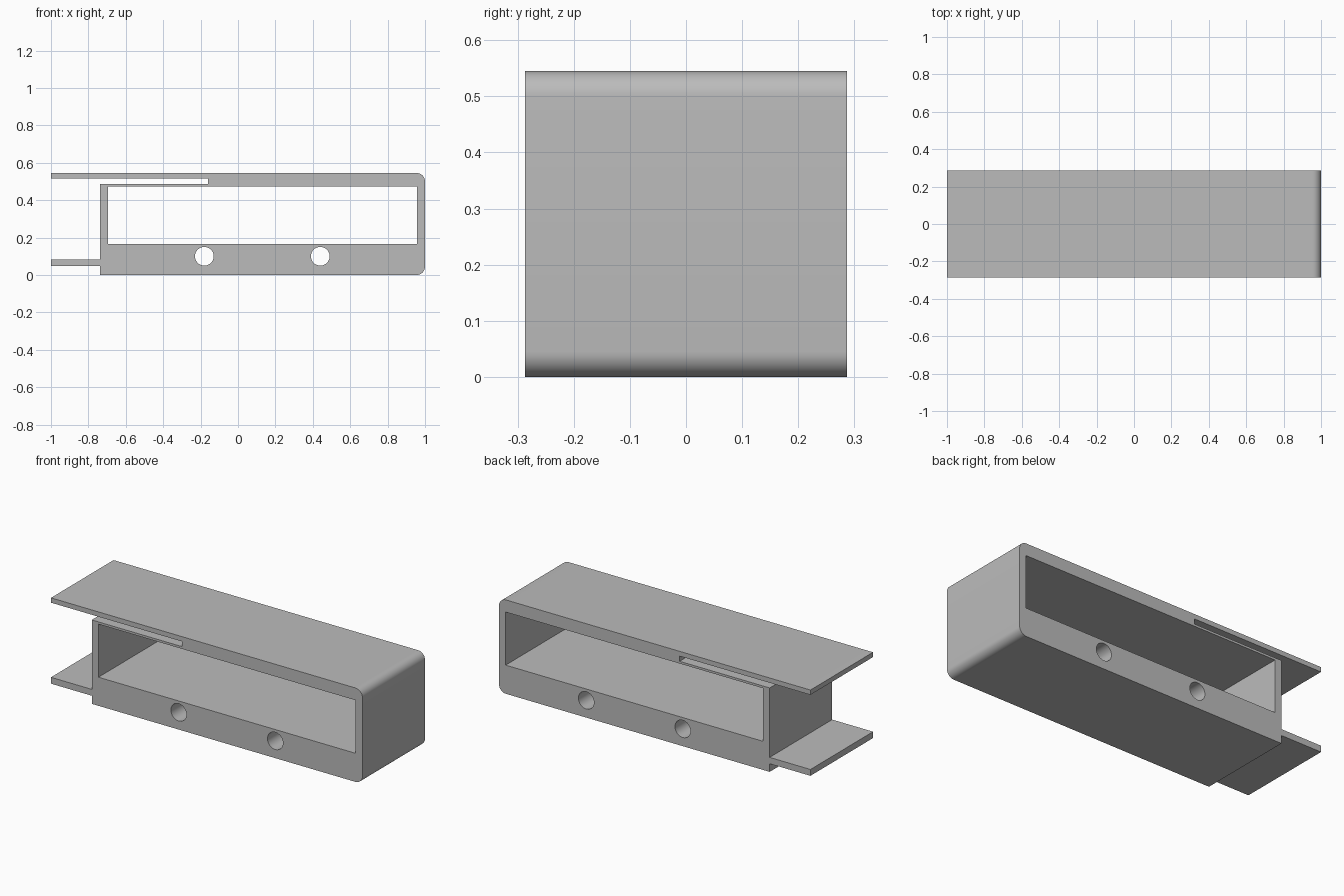
import bpy, bmesh, math

cube = bpy.data.objects.get("Cube")
if cube:
    bpy.data.objects.remove(cube, do_unlink=True)

HALF_DEPTH = 0.287
RADIUS = 0.045


def arc(cx, cz, r, start, end, steps):
    """Points along a circular arc, angles in degrees."""
    return [(cx + r * math.cos(math.radians(start + (end - start) * i / steps)),
             cz + r * math.sin(math.radians(start + (end - start) * i / steps)))
            for i in range(steps + 1)]


def add_loop(curve, points):
    """Add one closed straight-edged outline to the flat curve."""
    spline = curve.splines.new('POLY')
    spline.points.add(len(points) - 1)
    for p, (x, z) in zip(spline.points, points):
        p.co = (x, z, 0, 1)
    spline.use_cyclic_u = True


# Material
grey = bpy.data.materials.new("plain grey")
grey.use_nodes = True
color = (0.5, 0.5, 0.5, 1)
grey.diffuse_color = color
grey.node_tree.nodes["Principled BSDF"].inputs["Base Color"].default_value = color

# Side profile: body, rounded end, top lip over a slot, lower tongue
top, left = 0.545, -0.738
outline = [(left, 0)]
outline += arc(1 - RADIUS, RADIUS, RADIUS, -90, 0, 10)
outline += arc(1 - RADIUS, top - RADIUS, RADIUS, 0, 90, 10)
outline += [(-1, top), (-1, 0.517), (-0.16, 0.517), (-0.16, 0.487),
            (left, 0.487), (left, 0.084), (-1, 0.084), (-1, 0.047), (left, 0.047)]

profile = bpy.data.curves.new("profile", 'CURVE')
profile.dimensions = '2D'
profile.fill_mode = 'BOTH'
profile.extrude = HALF_DEPTH
add_loop(profile, outline)

# Window opening and the two round through holes
add_loop(profile, [(-0.695, 0.166), (0.957, 0.166), (0.957, 0.474), (-0.695, 0.474)])
for x in (-0.18, 0.44):
    add_loop(profile, arc(x, 0.1, 0.05, 0, 360, 40)[:-1])

# Turn the extruded profile into a clean upright mesh
helper = bpy.data.objects.new("profile_helper", profile)
bpy.context.collection.objects.link(helper)
depsgraph = bpy.context.evaluated_depsgraph_get()
mesh = bpy.data.meshes.new_from_object(helper.evaluated_get(depsgraph))
bpy.data.objects.remove(helper, do_unlink=True)

bm = bmesh.new()
bm.from_mesh(mesh)
bmesh.ops.remove_doubles(bm, verts=bm.verts, dist=0.0002)
for v in bm.verts:
    x, z, d = v.co
    v.co = (x, -d, z)
bmesh.ops.recalc_face_normals(bm, faces=bm.faces)
bm.to_mesh(mesh)
bm.free()

mesh.materials.clear()
mesh.materials.append(grey)
body = bpy.data.objects.new("sleeve_body", mesh)
bpy.context.collection.objects.link(body)

bpy.ops.object.select_all(action='DESELECT')
body.select_set(True)
bpy.context.view_layer.objects.active = body
bpy.ops.object.shade_smooth_by_angle(angle=math.radians(30))
